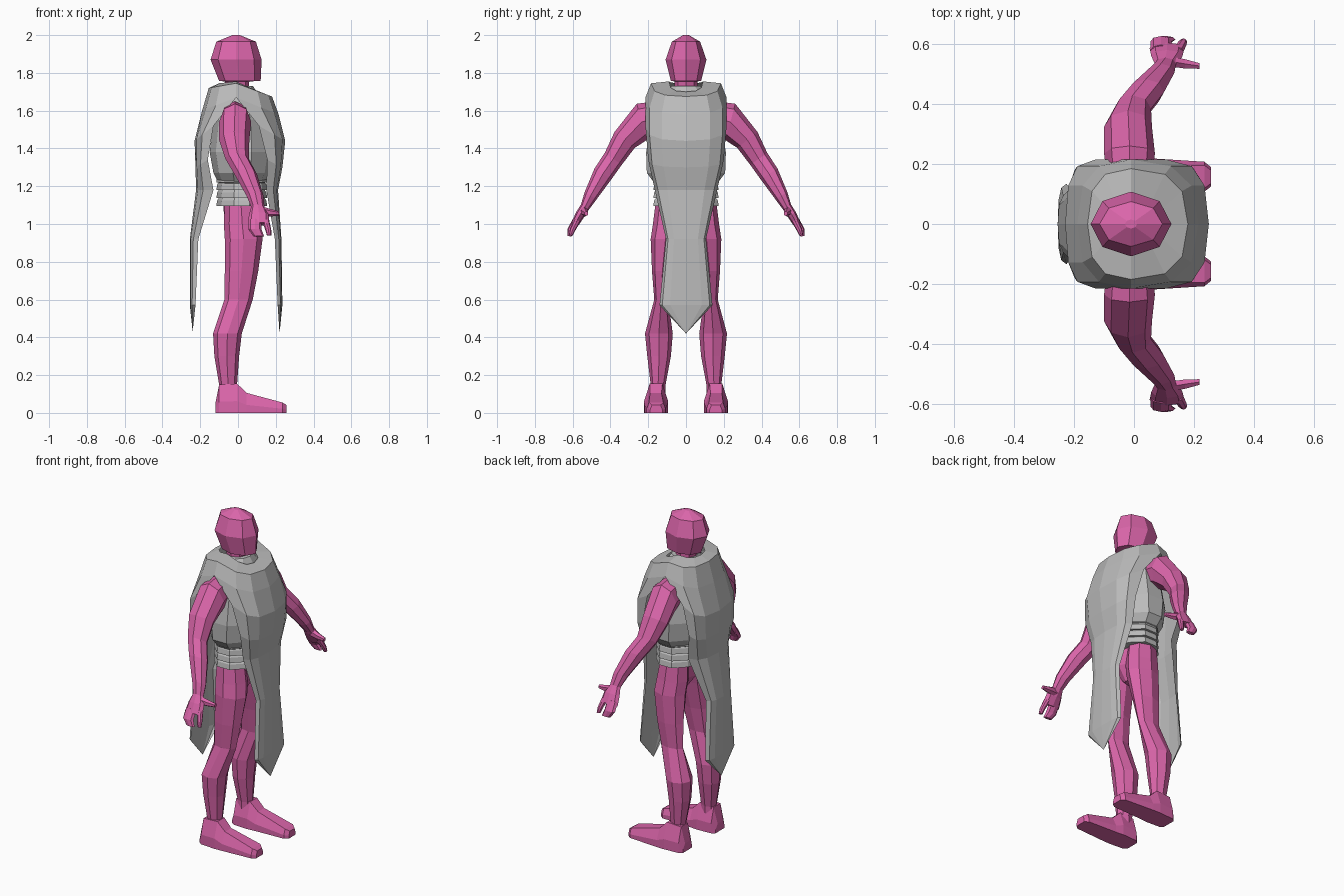
import bpy, bmesh, math
from mathutils import Vector as V


def material(name, rgb):
    m = bpy.data.materials.new(name)
    m.diffuse_color = (*rgb, 1)
    return m


PINK = material("pink", (0.70, 0.13, 0.40))
GREY = material("grey", (0.50, 0.50, 0.50))


def finish(name, bm, mat, mirror=False):
    bmesh.ops.remove_doubles(bm, verts=bm.verts, dist=0.0005)
    bmesh.ops.recalc_face_normals(bm, faces=bm.faces)
    me = bpy.data.meshes.new(name)
    bm.to_mesh(me)
    bm.free()
    me.materials.append(mat)
    ob = bpy.data.objects.new(name, me)
    bpy.context.collection.objects.link(ob)
    if mirror:
        mod = ob.modifiers.new("mirror", 'MIRROR')
        mod.use_axis = (False, True, False)
        mod.use_mirror_merge = False
    return ob


def loft(name, rings, mat, mirror=False):
    """Skin a list of equal-length point rings and cap both ends."""
    bm = bmesh.new()
    rows = [[bm.verts.new(p) for p in r] for r in rings]
    n = len(rows[0])
    for a, b in zip(rows, rows[1:]):
        for i in range(n):
            j = (i + 1) % n
            bm.faces.new((a[i], a[j], b[j], b[i]))
    bm.faces.new(rows[0])
    bm.faces.new(rows[-1])
    return finish(name, bm, mat, mirror)


def ring(c, u, v, n=8):
    c, u, v = V(c), V(u), V(v)
    return [c + u * math.cos(2 * math.pi * i / n) + v * math.sin(2 * math.pi * i / n)
            for i in range(n)]


def flat_ring(z, x0, x1, y0, y1, n=8):
    return ring(((x0 + x1) / 2, (y0 + y1) / 2, z),
                ((x1 - x0) / 2, 0, 0), (0, (y1 - y0) / 2, 0), n)


def body(name, rows, mat, n=8):
    return loft(name, [flat_ring(z, a, b, -y, y, n) for z, a, b, y in rows], mat)


# Head with neck
body("head", [(1.68, -.06, .05, .06), (1.755, -.07, .06, .06), (1.757, -.10, .12, .08),
              (1.87, -.145, .125, .108), (1.965, -.115, .095, .075),
              (2.0, -.03, .01, .015)], PINK)

# Chest armour, pelvis
body("chest", [(1.21, -.10, .14, .17), (1.27, -.13, .17, .218), (1.38, -.15, .19, .222),
               (1.55, -.13, .17, .19), (1.68, -.10, .11, .14),
               (1.73, -.07, .08, .08)], GREY, 10)
body("pelvis", [(1.12, -.08, .11, .15), (1.0, -.07, .11, .11), (.92, -.01, .06, .03)], PINK)

# Stacked waist bands, each flaring downward
for i in range(4):
    z = 1.095 + i * .042
    body(f"waist_band_{i + 1}", [(z, -.115, .155, .182), (z + .03, -.11, .15, .177),
                                 (z + .045, -.10, .14, .165)], GREY, 10)


# Arms: x, y, z, half size along x, half size across, tilt of the section
def tilted(x, y, z, rx, rn, deg):
    a = math.radians(deg)
    return ring((x, y, z), (rx, 0, 0), (0, rn * math.cos(a), rn * math.sin(a)))


arm = [(-.015, .16, 1.56, .075, .09, 90), (-.015, .235, 1.54, .085, .10, 75),
       (-.02, .325, 1.445, .08, .068, 38), (-.005, .385, 1.345, .062, .055, 35),
       (.04, .44, 1.265, .06, .053, 33), (.09, .505, 1.15, .045, .037, 33),
       (.105, .535, 1.09, .035, .025, 33), (.11, .56, 1.05, .052, .025, 30),
       (.11, .588, 1.0, .058, .02, 25)]
loft("arm", [tilted(*r) for r in arm], PINK, True)
loft("wide_finger", [tilted(.09, .58, 1.02, .035, .02, 25), tilted(.09, .61, .97, .035, .018, 15),
                     tilted(.11, .617, .935, .028, .011, 10)], PINK, True)
loft("small_finger", [tilted(.145, .575, 1.02, .02, .018, 25), tilted(.16, .60, .97, .016, .015, 15),
                      tilted(.165, .61, .94, .012, .01, 10)], PINK, True)
loft("thumb", [ring((.11, .545, 1.07), (0, 0, .03), (0, .02, 0), 6),
               ring((.17, .535, 1.06), (0, 0, .02), (0, .018, 0), 6),
               ring((.218, .528, 1.055), (0, 0, .012), (0, .011, 0), 6)], PINK, True)

# Legs: z, back, front, inner, outer
leg = [(1.12, -.07, .10, .01, .16), (1.0, -.075, .12, .012, .175), (.92, -.07, .13, .03, .187),
       (.75, -.07, .107, .07, .18), (.6, -.072, .078, .095, .168), (.42, -.132, .02, .07, .217),
       (.3, -.125, .006, .08, .205), (.15, -.10, -.005, .108, .187), (.06, -.11, .0, .11, .19)]
loft("leg", [flat_ring(*r) for r in leg], PINK, True)

# Feet: x, height, inner, outer, top inset
foot = [(-.12, .05, .115, .20, .02), (-.10, .15, .10, .215, .025), (-.005, .155, .095, .222, .03),
        (.045, .106, .10, .22, .03), (.235, .055, .108, .208, .012), (.257, .042, .125, .19, .01)]
loft("foot", [[(x, a, 0), (x, b, 0), (x, b, h * .4), (x, b - t, h), (x, a + t, h), (x, a, h * .4)]
              for x, h, a, b, t in foot], PINK, True)

# Cape: centre z, edge z, half width, centre x, edge x, from collar to tip
front = [(1.70, 1.755, .09, .11, -.01), (1.675, 1.745, .185, .18, -.01),
         (1.58, 1.67, .215, .215, -.01), (1.44, 1.52, .215, .25, .11),
         (1.30, 1.34, .20, .235, .155), (1.18, 1.18, .165, .212, .15),
         (.92, .92, .106, .23, .195), (.57, .57, .14, .235, .21), (.42, .42, 0, .22, .22)]
back = [(1.745, 1.755, .09, -.10, -.01), (1.72, 1.745, .185, -.155, -.01),
        (1.60, 1.67, .215, -.19, -.01), (1.44, 1.52, .215, -.23, -.13),
        (1.30, 1.34, .20, -.225, -.16), (1.18, 1.18, .165, -.222, -.13),
        (.92, .92, .106, -.255, -.21), (.57, .57, .135, -.255, -.225), (.43, .43, 0, -.24, -.24)]


def cape_row(zc, ze, w, xc, xe, seg=6):
    pts = []
    for i in range(seg + 1):
        a = math.pi * (i / seg - .5)
        s, c = math.sin(a), max(0.0, math.cos(a)) ** .75
        y = math.copysign(abs(s) ** .75, s) * w
        pts.append((xe + (xc - xe) * c, y, ze + (zc - ze) * c))
    return pts


bm = bmesh.new()
for panel in (front, back):
    rows = [[bm.verts.new(p) for p in cape_row(*r)] for r in panel]
    for a, b in zip(rows, rows[1:]):
        for i in range(len(a) - 1):
            quad = (a[i], b[i], b[i + 1], a[i + 1])
            bm.faces.new(quad if panel is front else quad[::-1])
cape = finish("cape", bm, GREY)
# Make the open sheet face outward
if sum(p.normal.x * p.center.x * p.area for p in cape.data.polygons) < 0:
    cape.data.flip_normals()
